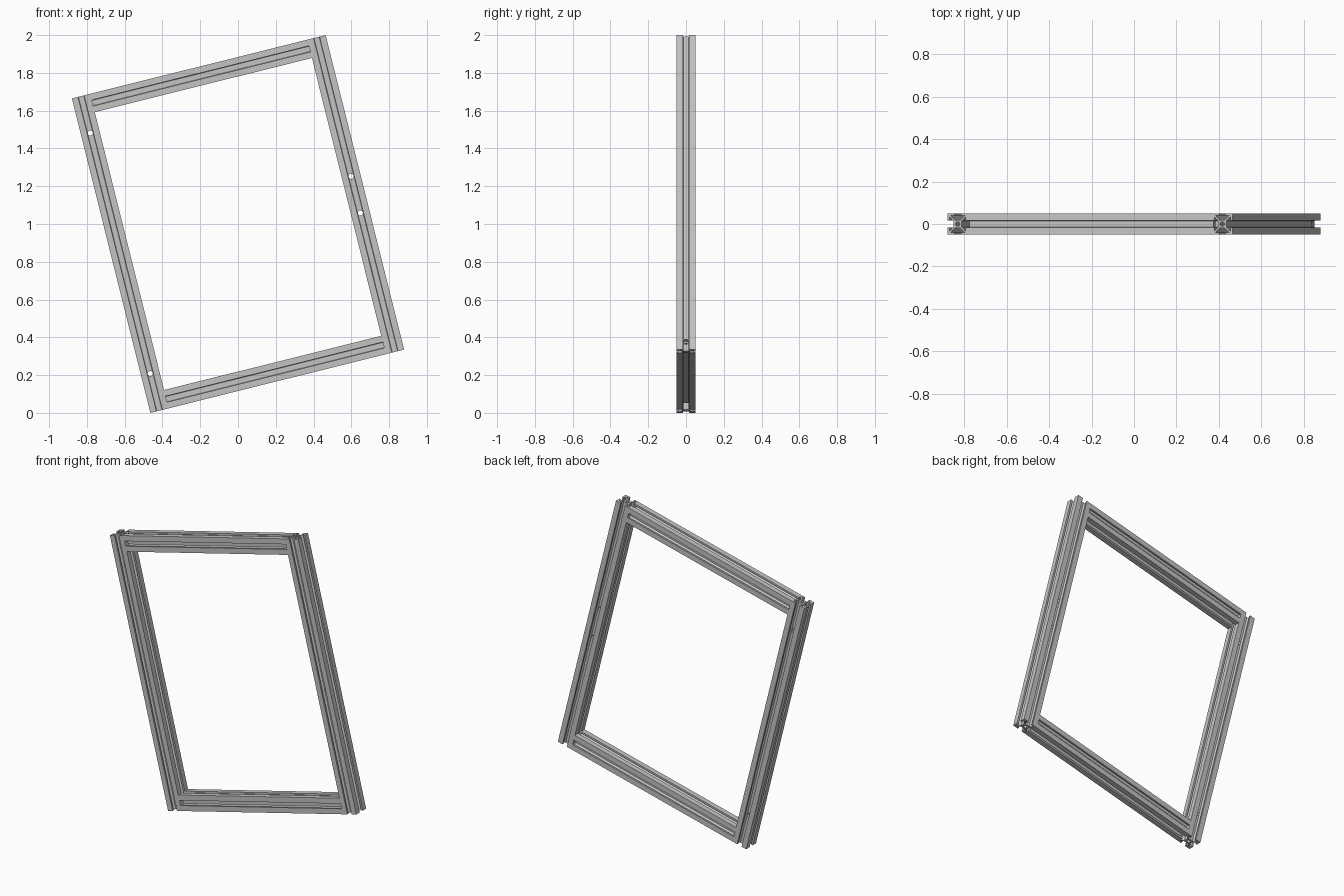
import bpy
import bmesh
from math import radians, cos, sin, pi
from mathutils import Matrix, Vector

cube = bpy.data.objects.get("Cube")
if cube:
    bpy.data.objects.remove(cube, do_unlink=True)

WIDTH, HEIGHT, BAR = 1.385, 1.716, 0.1
HALF = BAR / 2
TILT = Matrix.Translation((0, 0, 1)) @ Matrix.Rotation(radians(-14), 4, 'Y')

aluminium = bpy.data.materials.new("brushed aluminium grey")
aluminium.use_nodes = True
grey = (0.55, 0.55, 0.55, 1)
aluminium.diffuse_color = grey
aluminium.node_tree.nodes["Principled BSDF"].inputs["Base Color"].default_value = grey

# One side of the slotted section: corner, lip, undercut cavity, core
half_slot = [(HALF, HALF), (0.016, HALF), (0.016, 0.039), (0.033, 0.039), (0.014, 0.02)]
side = half_slot + [(-x, y) for x, y in reversed(half_slot[1:])]


def section_outline():
    return [Matrix.Rotation(k * pi / 2, 3, 'Z') @ Vector((x, y, 0))
            for k in range(4) for x, y in side]


def circle(radius, count=20):
    return [Vector((radius * cos(2 * pi * i / count), radius * sin(2 * pi * i / count), 0))
            for i in range(count)]


def extrusion(name, length, placement):
    """Slotted bar with a central bore, centred and running along its own z."""
    bm = bmesh.new()
    edges = []
    for loop in (section_outline(), circle(0.0105)):
        verts = [bm.verts.new(p - Vector((0, 0, length / 2))) for p in loop]
        edges += [bm.edges.new((a, b)) for a, b in zip(verts, verts[1:] + verts[:1])]
    bmesh.ops.triangle_fill(bm, edges=edges, use_beauty=True)
    top = bmesh.ops.extrude_face_region(bm, geom=bm.faces[:])
    moved = [g for g in top["geom"] if isinstance(g, bmesh.types.BMVert)]
    bmesh.ops.translate(bm, verts=moved, vec=(0, 0, length))
    bmesh.ops.recalc_face_normals(bm, faces=bm.faces[:])
    mesh = bpy.data.meshes.new(name)
    bm.to_mesh(mesh)
    bm.free()
    mesh.materials.append(aluminium)
    obj = bpy.data.objects.new(name, mesh)
    bpy.context.collection.objects.link(obj)
    obj.matrix_world = TILT @ placement
    return obj


def drill(bar, height, axis):
    """Bore a cross hole through the core of a post, then discard the cutter."""
    bm = bmesh.new()
    bmesh.ops.create_cone(bm, cap_ends=True, segments=20, radius1=0.0135,
                          radius2=0.0135, depth=BAR * 1.5)
    mesh = bpy.data.meshes.new("drill_cutter")
    bm.to_mesh(mesh)
    bm.free()
    cutter = bpy.data.objects.new("drill_cutter", mesh)
    cutter.hide_render = True
    bpy.context.collection.objects.link(cutter)
    cutter.matrix_world = (bar.matrix_world @ Matrix.Translation((0, 0, height))
                           @ Matrix.Rotation(pi / 2, 4, axis))
    mod = bar.modifiers.new("hole", 'BOOLEAN')
    mod.operation, mod.solver, mod.object = 'DIFFERENCE', 'EXACT', cutter
    bpy.context.view_layer.update()
    drilled = bpy.data.meshes.new_from_object(
        bar.evaluated_get(bpy.context.evaluated_depsgraph_get()))
    bar.modifiers.clear()
    bar.data = drilled
    bpy.data.objects.remove(cutter, do_unlink=True)


# Full-height posts
post_x = WIDTH / 2 - HALF
left_post = extrusion("left_post", HEIGHT, Matrix.Translation((post_x, 0, 0)))
right_post = extrusion("right_post", HEIGHT, Matrix.Translation((-post_x, 0, 0)))

# Rails fitted between the posts
for name, sign in (("top_rail", 1), ("bottom_rail", -1)):
    extrusion(name, WIDTH - 2 * BAR,
              Matrix.Translation((0, 0, sign * (HEIGHT / 2 - HALF)))
              @ Matrix.Rotation(pi / 2, 4, 'Y'))

# Mounting holes front to back, and the access hole to the bottom rail
for sign in (1, -1):
    drill(right_post, sign * 0.656, 'X')
    drill(left_post, sign * 0.1, 'X')
drill(left_post, HALF - HEIGHT / 2, 'Y')
